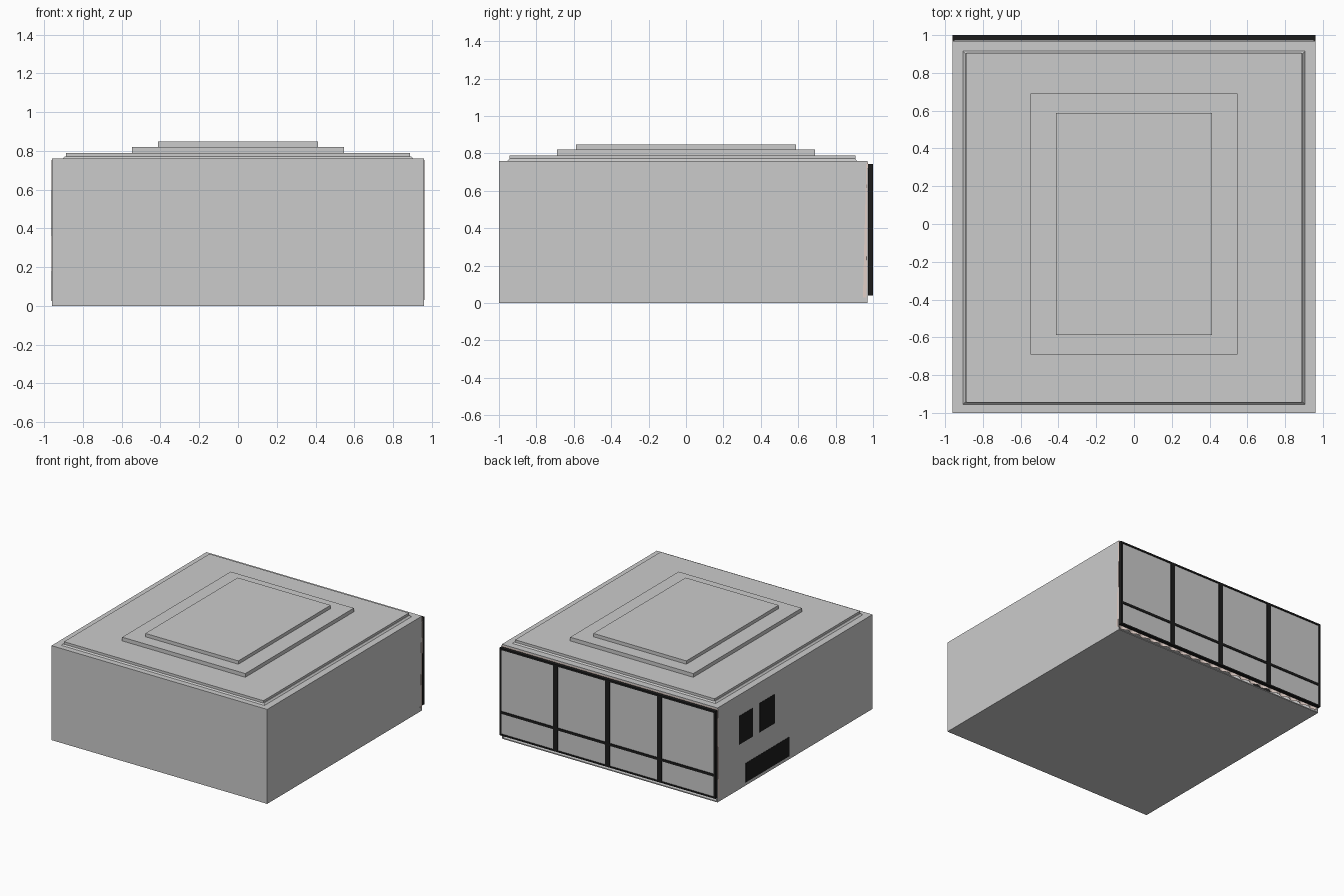
import bpy, bmesh, math

if "Cube" in bpy.data.objects:
    bpy.data.objects.remove(bpy.data.objects["Cube"])


def material(name, color):
    m = bpy.data.materials.new(name)
    m.diffuse_color = (*color, 1)
    m.use_nodes = True
    m.node_tree.nodes["Principled BSDF"].inputs["Base Color"].default_value = m.diffuse_color
    return m


BLACK = material("black_frame", (0.012, 0.012, 0.012))
PINK = material("curtain_cloth", (0.75, 0.62, 0.57))


def finish(name, bm, mat=None):
    bmesh.ops.recalc_face_normals(bm, faces=bm.faces)
    me = bpy.data.meshes.new(name)
    bm.to_mesh(me)
    bm.free()
    ob = bpy.data.objects.new(name, me)
    bpy.context.collection.objects.link(ob)
    if mat:
        me.materials.append(mat)
    return ob


def box(name, x, y, z, mat=None, inset=0.0):
    """Box from (min, max) ranges; inset shrinks the top face."""
    bm = bmesh.new()
    bmesh.ops.create_cube(bm, size=1)
    for v in bm.verts:
        top = v.co.z > 0
        v.co = [r[0] if c < 0 else r[1] for c, r in zip(v.co, (x, y, z))]
        if top and inset:
            v.co.x -= math.copysign(inset, v.co.x)
            v.co.y -= math.copysign(inset, v.co.y)
    return finish(name, bm, mat)


# Room shell: floor, ceiling and three walls, open at the back
W, FRONT, BACK, H = 0.96, -1.0, 0.97, 0.76
T = 0.008
box("floor", (-W, W), (FRONT, BACK), (0, T))
box("ceiling", (-W, W), (FRONT, BACK), (H - T, H))
box("front_wall", (-W, W), (FRONT, FRONT + T), (T, H - T))
for side, s in (("left", -1), ("right", 1)):
    xs = sorted((s * W, s * (W - T)))
    box(side + "_wall", xs, (FRONT + T, BACK), (T, H - T))

# Stepped ceiling recesses, seen from outside as raised tiers
box("cornice", (-0.905, 0.905), (-0.955, 0.915), (H, 0.772), inset=0.012)
box("roof_tier_low", (-0.888, 0.888), (-0.945, 0.905), (0.77, 0.79))
box("roof_tier_middle", (-0.548, 0.548), (-0.69, 0.69), (0.79, 0.82))
box("roof_tier_top", (-0.414, 0.414), (-0.587, 0.587), (0.82, 0.847))

# Glazed back wall: panes, posts and rails
Y0, Y1, Z0, Z1 = 0.972, 1.0, 0.04, 0.742
box("window_glass", (-0.95, 0.95), (0.985, 0.995), (Z0 + 0.005, Z1 - 0.005))
for i in range(-1, 2):
    c = i * 0.463
    box("window_mullion", (c - 0.021, c + 0.021), (Y0, Y1), (Z0, Z1), BLACK)
for s in (-1, 1):
    xs = sorted((s * 0.962, s * 0.944))
    box("window_side_post", xs, (Y0, Y1), (Z0, Z1), BLACK)
for name, a, b in (("bottom", Z0, Z0 + 0.012), ("middle", 0.215, 0.235),
                   ("top", Z1 - 0.014, Z1)):
    box("window_%s_rail" % name, (-0.96, 0.96), (Y0, Y1), (a, b), BLACK)

# Pleated curtain hanging just behind the glass, its ends peeping out
bm = bmesh.new()
N = 160
rows = []
for z, y, amp in ((0.03, 0.955, 0.010), (0.752, 0.967, 0.003)):
    row = []
    for i in range(N + 1):
        x = -0.962 + 1.924 * i / N
        row.append(bm.verts.new((x, y + amp * math.cos(i * math.pi / 4), z)))
    rows.append(row)
for i in range(N):
    bm.faces.new((rows[0][i], rows[0][i + 1], rows[1][i + 1], rows[1][i]))
curtain = finish("curtain", bm, PINK)
for s in (-1, 1):
    xs = sorted((s * 0.9615, s * 0.95))
    edge = box("curtain_edge", xs, (0.946, 0.966), (0.03, 0.752), PINK)
    for v in edge.data.vertices:
        if v.co.z > 0.5:
            v.co.y = 0.964 if v.co.y < 0.955 else 0.972

# Pictures and low cabinet whose backs show through the left wall
for name, y, z, depth in (("picture_a", (0.525, 0.70), (0.36, 0.59), 0.02),
                          ("picture_b", (0.245, 0.436), (0.36, 0.595), 0.02),
                          ("cabinet", (0.055, 0.614), (0.025, 0.18), 0.12)):
    box(name, (-0.962, -0.962 + depth), y, z, BLACK)

# Small furniture feet reaching through the floor
for x in (0.54, -0.39):
    box("floor_foot", (x - 0.025, x + 0.025), (-0.84, -0.80), (0, 0.03))
